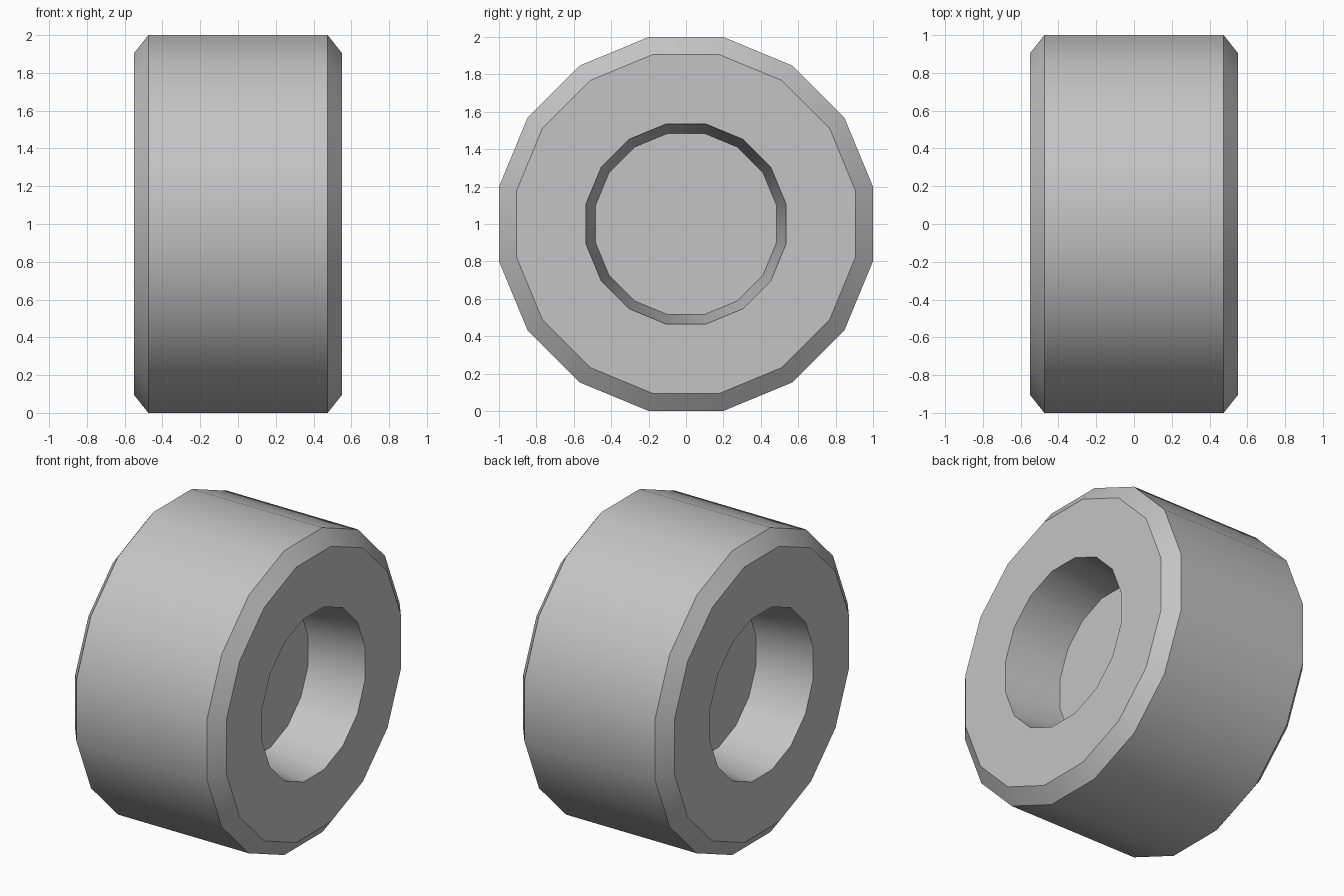
import bpy
import bmesh
from math import cos, sin, pi, radians

cube = bpy.data.objects.get("Cube")
if cube:
    bpy.data.objects.remove(cube, do_unlink=True)

SIDES = 16

grey = bpy.data.materials.new("plain grey")
grey.use_nodes = True
colour = (0.55, 0.55, 0.55, 1)
grey.diffuse_color = colour
grey.node_tree.nodes["Principled BSDF"].inputs["Base Color"].default_value = colour

# Half profile of the wheel: (x, flat-to-centre distance), from hub floor to tread
half = [(0.17, 0.485), (0.55, 0.535), (0.55, 0.905), (0.475, 1.0)]
profile = half + [(-x, r) for x, r in reversed(half)]


def ring(bm, x, apothem):
    """Ring of vertices around the x axis with flats at top and bottom."""
    radius = apothem / cos(pi / SIDES)
    angles = [2 * pi * (i + 0.5) / SIDES for i in range(SIDES)]
    return [bm.verts.new((x, radius * cos(a), 1 + radius * sin(a))) for a in angles]


# Wheel: rings joined into a tread, bevels, side walls and hub recesses
bm = bmesh.new()
rings = [ring(bm, x, r) for x, r in profile]
for a, b in zip(rings, rings[1:]):
    for i in range(SIDES):
        j = (i + 1) % SIDES
        bm.faces.new((a[i], a[j], b[j], b[i]))

# Hub floors
bm.faces.new(rings[0])
bm.faces.new(rings[-1])
bmesh.ops.recalc_face_normals(bm, faces=bm.faces)

mesh = bpy.data.meshes.new("wheel")
bm.to_mesh(mesh)
bm.free()
mesh.materials.append(grey)
wheel = bpy.data.objects.new("wheel", mesh)
bpy.context.collection.objects.link(wheel)

# Smooth tread with crisp bevel edges
bpy.ops.object.select_all(action="DESELECT")
wheel.select_set(True)
bpy.context.view_layer.objects.active = wheel
bpy.ops.object.shade_smooth_by_angle(angle=radians(30))
